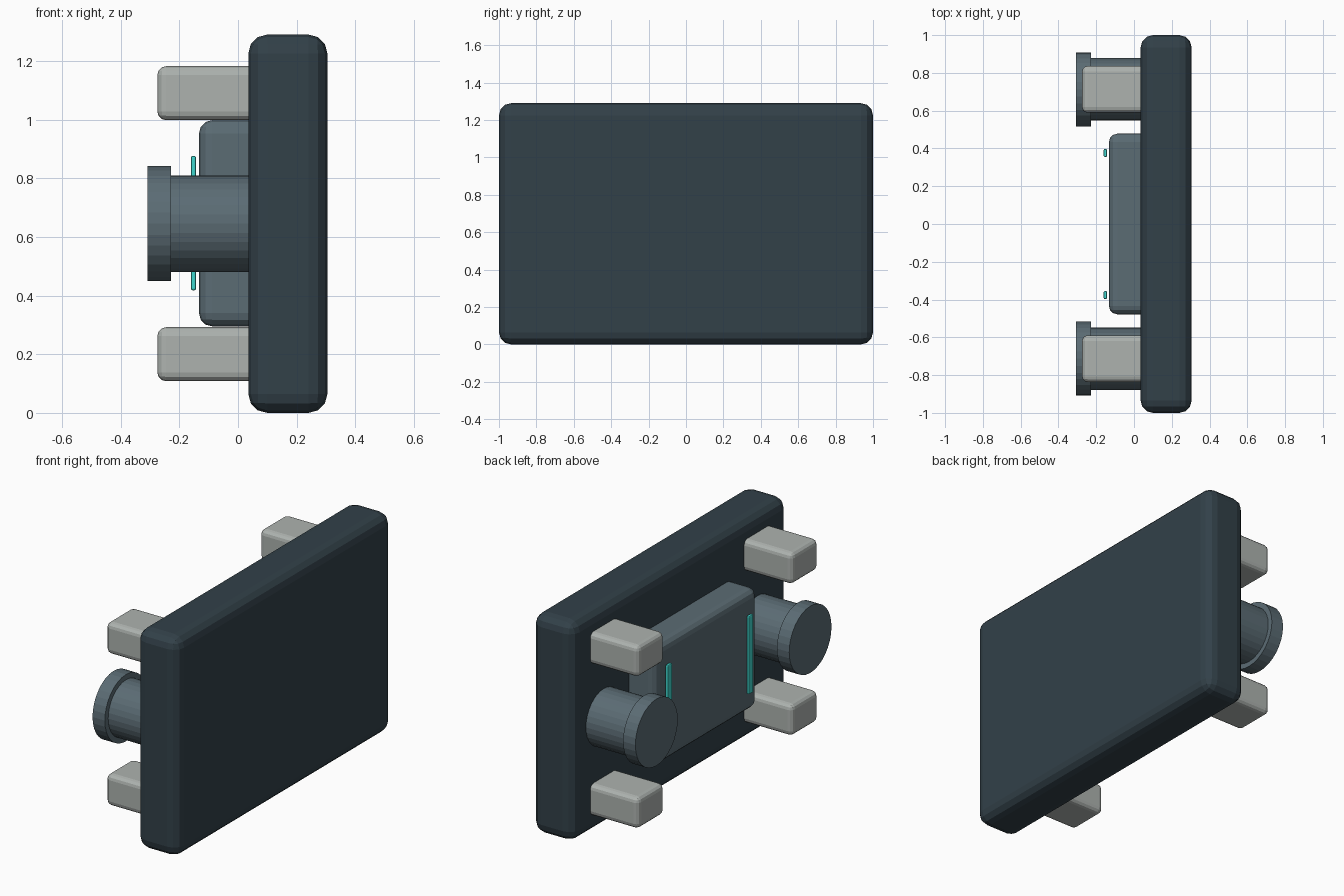
import bpy
from math import pi
from mathutils import Vector

if "Cube" in bpy.data.objects:
    bpy.data.objects.remove(bpy.data.objects["Cube"])


def material(name, rgb):
    mat = bpy.data.materials.new(name)
    mat.use_nodes = True
    mat.diffuse_color = (*rgb, 1)
    mat.node_tree.nodes["Principled BSDF"].inputs["Base Color"].default_value = (*rgb, 1)
    return mat


dark = material("dark slate", (0.032, 0.052, 0.066))
slate = material("mid slate", (0.105, 0.15, 0.175))
grey = material("pale grey", (0.42, 0.45, 0.43))
teal = material("teal glow", (0.05, 0.68, 0.62))


def box(name, low, high, bevel, segments, mat):
    """Rounded box between two corners."""
    low, high = Vector(low), Vector(high)
    bpy.ops.mesh.primitive_cube_add(size=1, location=(low + high) / 2)
    obj = bpy.context.object
    obj.name = name
    obj.scale = high - low
    bpy.ops.object.transform_apply(location=False, rotation=False, scale=True)
    mod = obj.modifiers.new("rounded edges", "BEVEL")
    mod.width, mod.segments = bevel, segments
    obj.data.materials.append(mat)


def disc(name, x0, x1, y, radius, mat):
    """Cylinder along x at the mid height of the plate."""
    bpy.ops.mesh.primitive_cylinder_add(vertices=32, radius=radius, depth=x1 - x0,
                                        location=((x0 + x1) / 2, y, MID), rotation=(0, pi / 2, 0))
    obj = bpy.context.object
    obj.name = name
    obj.data.materials.append(mat)


MID = 0.645

# Main plate and the raised panel on its left-hand face
box("main_plate", (0.035, -1, 0), (0.305, 1, 2 * MID), 0.065, 3, dark)
box("raised_panel", (-0.133, -0.478, 0.295), (0.1, 0.478, 0.998), 0.045, 3, slate)

for side, s in (("front", -1), ("back", 1)):
    # Round peg with a wider end cap
    y = s * 0.713
    disc(side + "_peg", -0.25, 0.29, y, 0.165, slate)
    disc(side + "_peg_cap", -0.308, -0.228, y, 0.196, slate)
    # Light strip standing just off the panel
    y = s * 0.376
    box(side + "_light_strip", (-0.161, y - 0.021, 0.418), (-0.143, y + 0.021, 0.876), 0.006, 2, teal)
    # Square corner posts
    y = s * 0.713
    for level, t in (("lower", -1), ("upper", 1)):
        z = MID + t * 0.445
        box(f"{side}_{level}_post", (-0.275, y - 0.124, z - 0.092), (0.1, y + 0.124, z + 0.092), 0.03, 3, grey)
